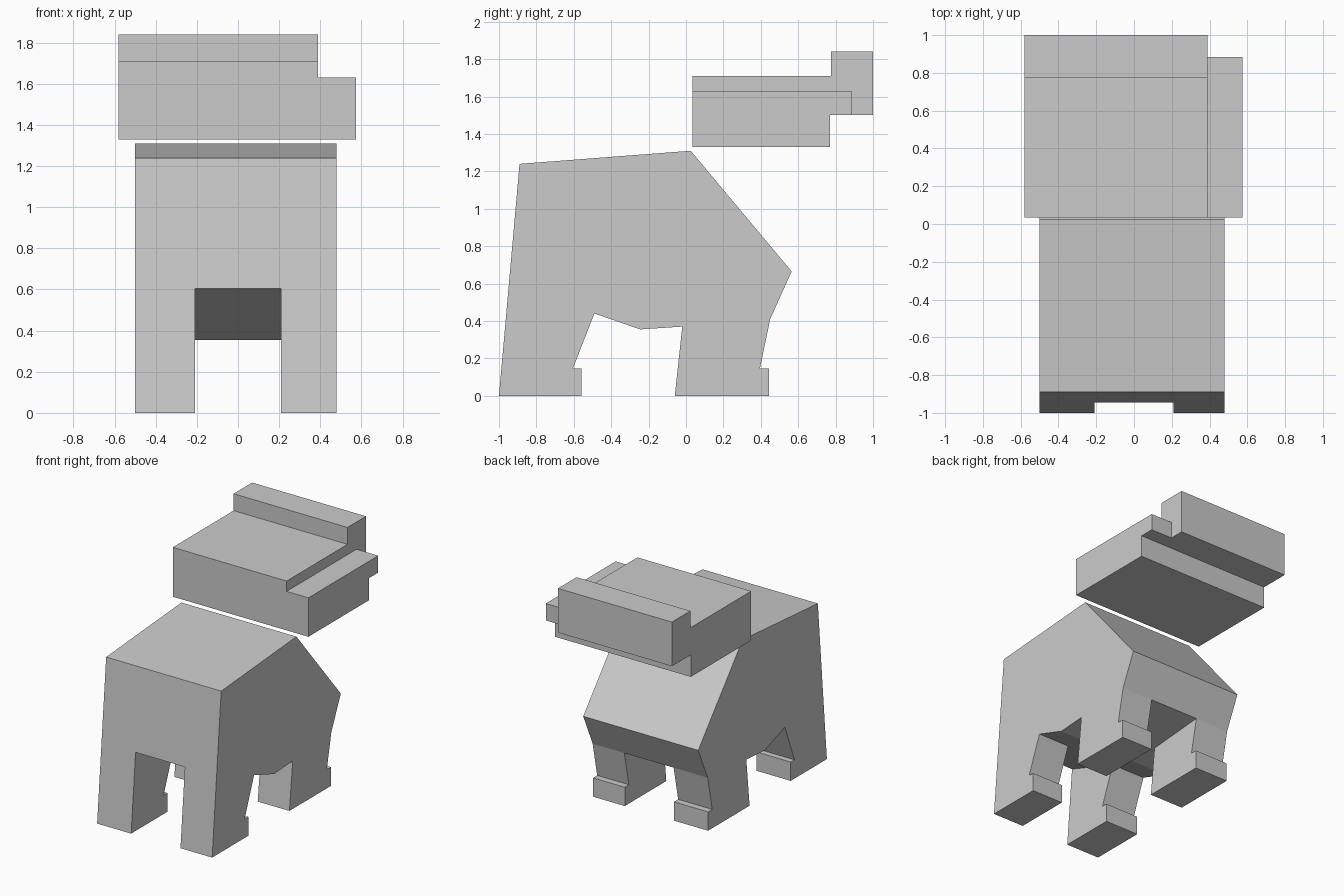
import bpy, bmesh

if "Cube" in bpy.data.objects:
    bpy.data.objects.remove(bpy.data.objects["Cube"])


def prism(name, outline, x0, x1):
    """Extrude a (y, z) outline from x0 to x1."""
    bm = bmesh.new()
    face = bm.faces.new([bm.verts.new((x0, y, z)) for y, z in outline])
    ext = bmesh.ops.extrude_face_region(bm, geom=[face])
    verts = [v for v in ext["geom"] if isinstance(v, bmesh.types.BMVert)]
    bmesh.ops.translate(bm, verts=verts, vec=(x1 - x0, 0, 0))
    bmesh.ops.recalc_face_normals(bm, faces=bm.faces)
    mesh = bpy.data.meshes.new(name)
    bm.to_mesh(mesh)
    bm.free()
    obj = bpy.data.objects.new(name, mesh)
    bpy.context.collection.objects.link(obj)
    return obj


def cut(target, cutter):
    """Subtract a cutter, apply the result and discard the cutter."""
    cutter.hide_render = True
    mod = target.modifiers.new("cut", "BOOLEAN")
    mod.operation = "DIFFERENCE"
    mod.solver = "EXACT"
    mod.object = cutter
    bpy.context.view_layer.objects.active = target
    bpy.ops.object.modifier_apply(modifier=mod.name)
    bpy.data.objects.remove(cutter)


# Body silhouette with legs and stepped feet
body = prism("body", [
    (-1, 0), (-.56, 0), (-.56, .145), (-.605, .145), (-.49, .44),
    (-.245, .355), (-.02, .37), (-.06, 0), (.445, 0), (.445, .145),
    (.395, .145), (.45, .41), (.565, .665), (.025, 1.31), (-.89, 1.24),
], -.5, .48)

# Gaps between the left and right legs, following the belly slope
cut(body, prism("front_leg_gap",
                [(-1.1, .661), (-.49, .44), (-.49, -.1), (-1.1, -.1)], -.21, .21))
cut(body, prism("back_leg_gap",
                [(-.02, .37), (.45, .41), (.7, .41), (.7, -.1), (-.2, -.1)], -.21, .21))

# Floating head with raised rear block
prism("head", [
    (.035, 1.33), (.77, 1.33), (.77, 1.5), (1, 1.5),
    (1, 1.84), (.775, 1.84), (.775, 1.71), (.035, 1.71),
], -.58, .39)

# Lower ledge along the right side of the head
prism("head_side_ledge", [
    (.035, 1.33), (.77, 1.33), (.77, 1.5), (.885, 1.5), (.885, 1.63), (.035, 1.63),
], .39, .575)
